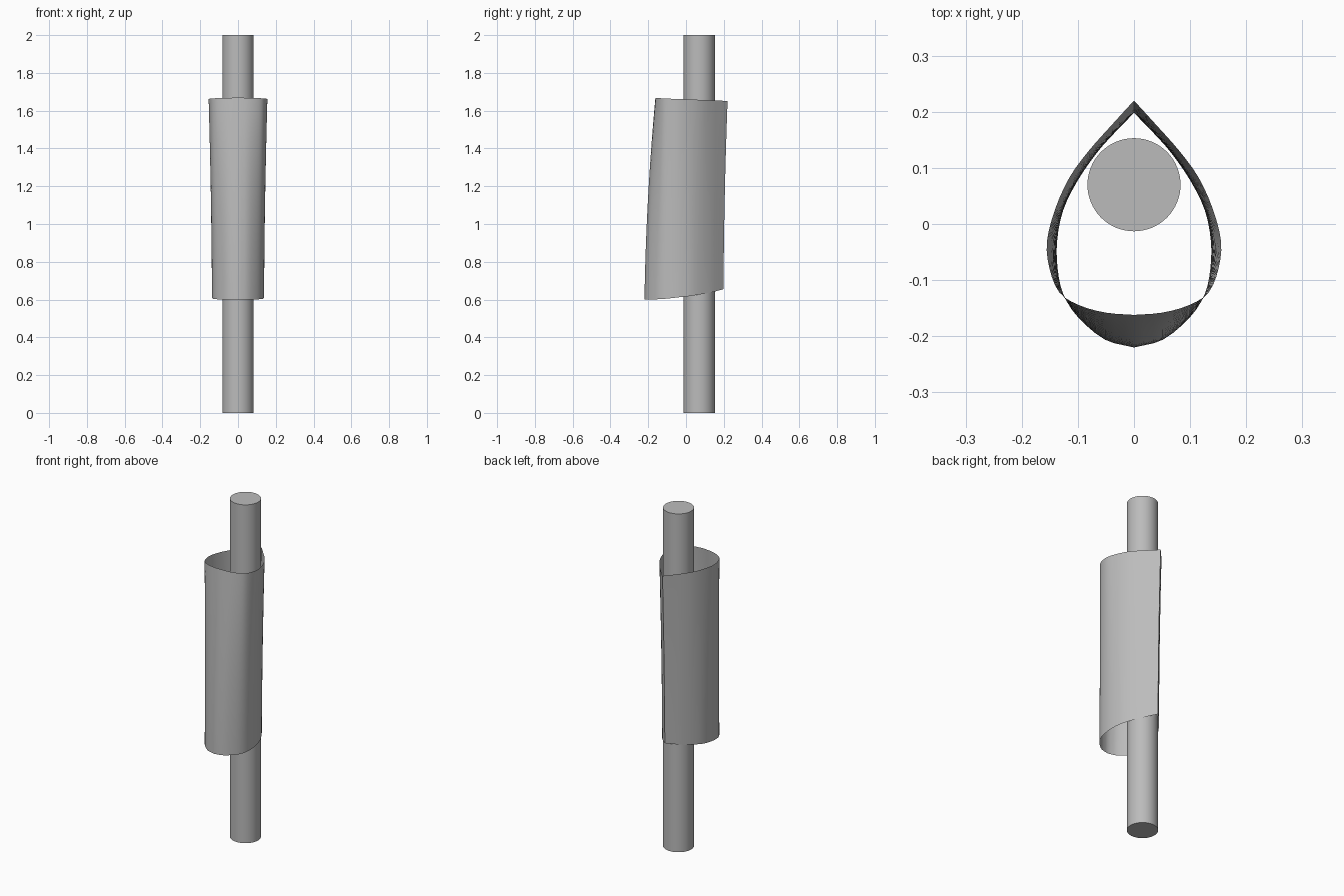
import bpy, bmesh
from mathutils import Vector

if "Cube" in bpy.data.objects:
    bpy.data.objects.remove(bpy.data.objects["Cube"])

grey = bpy.data.materials.new("neutral grey")
grey.diffuse_color = (0.5, 0.5, 0.5, 1)
grey.use_nodes = True
grey.node_tree.nodes["Principled BSDF"].inputs["Base Color"].default_value = grey.diffuse_color


def spline(points, steps):
    """Smooth curve through the points."""
    p = [Vector(q) for q in points]
    p = [2 * p[0] - p[1]] + p + [2 * p[-1] - p[-2]]
    out = []
    for i in range(1, len(p) - 2):
        a, b, c, d = p[i - 1:i + 3]
        for s in range(steps):
            t = s / steps
            out.append(0.5 * (2 * b + (c - a) * t + (2 * a - 5 * b + 4 * c - d) * t ** 2
                              + (3 * b - a - 3 * c + d) * t ** 3))
    return out + [p[-2]]


def finish(name, bm):
    mesh = bpy.data.meshes.new(name)
    bm.to_mesh(mesh)
    bm.free()
    mesh.materials.append(grey)
    obj = bpy.data.objects.new(name, mesh)
    bpy.context.collection.objects.link(obj)
    bpy.ops.object.select_all(action='DESELECT')
    obj.select_set(True)
    bpy.context.view_layer.objects.active = obj
    bpy.ops.object.shade_smooth_by_angle(angle=0.6)


# Round post
bm = bmesh.new()
bmesh.ops.create_cone(bm, cap_ends=True, segments=64, radius1=0.083, radius2=0.083, depth=2)
bmesh.ops.translate(bm, verts=bm.verts, vec=(0, 0.07, 1))
finish("post", bm)

# Teardrop sleeve: half outlines from the back tip to the front, lower and upper rim
lower = [(0, .198, .655), (.035, .162, .645), (.066, .127, .636), (.1, .078, .628),
         (.126, .025, .619), (.137, -.03, .613), (.136, -.08, .607), (.126, -.125, .603),
         (.1, -.166, .601), (.052, -.206, .6), (0, -.22, .6)]
upper = [(0, .22, 1.652), (.042, .174, 1.653), (.081, .13, 1.655), (.115, .083, 1.657),
         (.14, .028, 1.659), (.155, -.03, 1.661), (.151, -.078, 1.663), (.133, -.122, 1.665),
         (.097, -.145, 1.667), (.05, -.158, 1.668), (0, -.162, 1.669)]


def outline(half):
    """Mirror a half outline into a loop, counter-clockwise from above."""
    pts = spline(half, 3)
    return [Vector((-q.x, q.y, q.z)) for q in pts] + pts[-2:0:-1]


bottom, top = outline(lower), outline(upper)
bm = bmesh.new()
rows, rings = 16, []
for r in range(rows + 1):
    t = r / rows
    w = 0.3 * t + 0.7 * t * t      # the wall flares towards the top
    ring = []
    for b, u in zip(bottom, top):
        q = b.lerp(u, w)
        q.z = b.z + (u.z - b.z) * t
        ring.append(bm.verts.new(q))
    rings.append(ring)
n = len(bottom)
for lo, hi in zip(rings, rings[1:]):
    for i in range(n):
        j = (i + 1) % n
        bm.faces.new((lo[i], lo[j], hi[j], hi[i]))
finish("teardrop_sleeve", bm)
